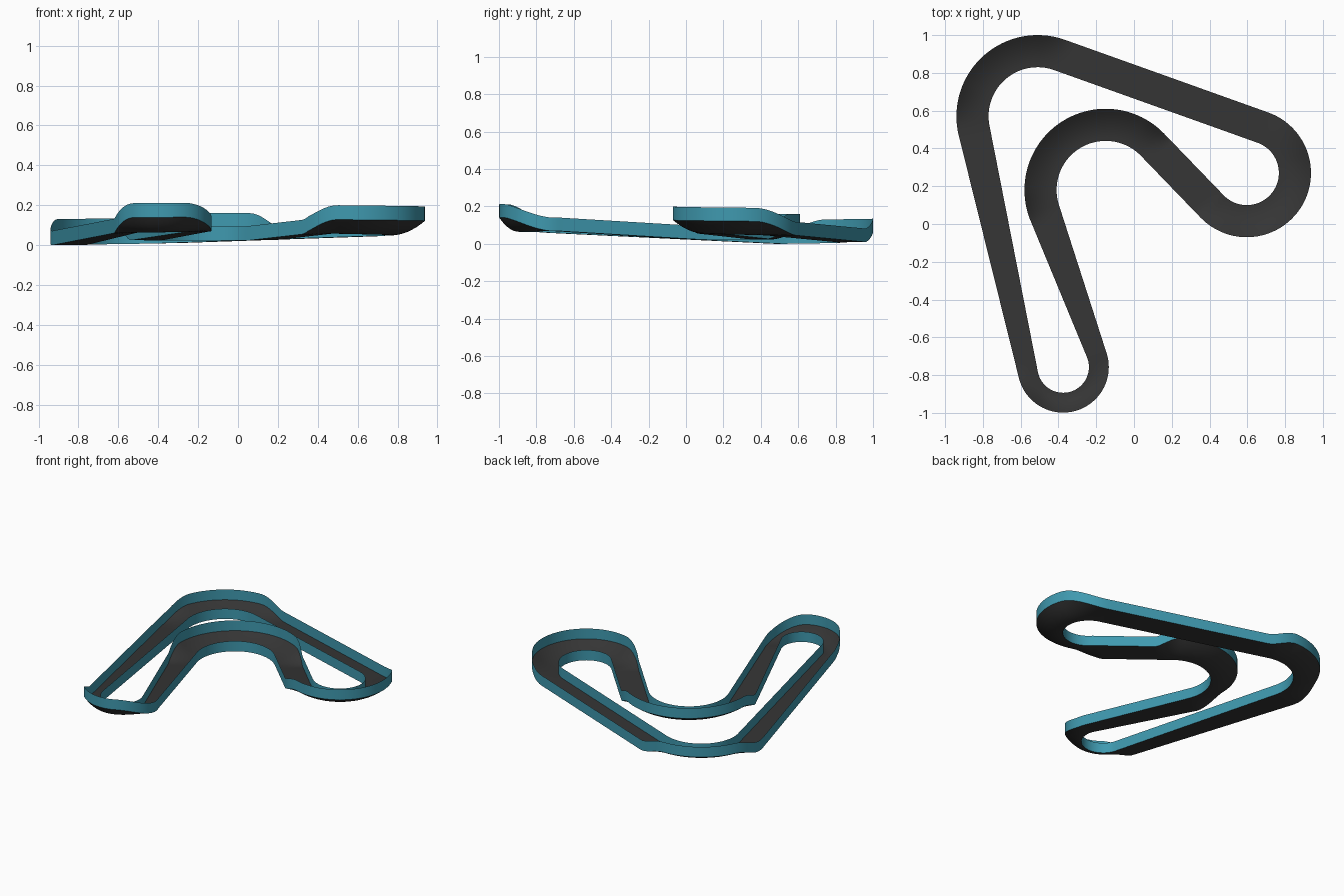
import bpy, math
from mathutils import Vector

if "Cube" in bpy.data.objects:
    bpy.data.objects.remove(bpy.data.objects["Cube"])

WALL = 0.072   # wall height
LANES = 8      # strips across the road

# corners: centre, mean radius, turn (+1 clockwise), width, base z at entry/exit,
# entry ramp window, rise of the outer edge
corners = [
    ((-0.51, 0.57), 0.345, 1, 0.17, 0.0, 0.008, (0.03, 0.22), 0.056),
    ((0.597, 0.27), 0.255, 1, 0.17, 0.045, 0.058, (0.0, 0.24), 0.072),
    ((-0.15, 0.18), 0.345, -1, 0.17, 0.022, 0.022, (-0.06, 0.10), 0.066),
    ((-0.375, -0.757), 0.189, 1, 0.105, 0.068, 0.062, (0.02, 0.28), 0.075),
]
N = len(corners)


def smooth(a, b, t):
    k = min(max((t - a) / (b - a), 0), 1)
    return k * k * (3 - 2 * k)


def normal(a):
    return Vector((-math.sin(a), math.cos(a)))


def heading(i):
    """Direction of the straight tangent to corner i and the next one."""
    c1, r1, s1 = corners[i][:3]
    c2, r2, s2 = corners[(i + 1) % N][:3]
    d = Vector(c2) - Vector(c1)
    return math.atan2(d.y, d.x) - math.asin((s1 * r1 - s2 * r2) / d.length)


# edge loops running along the track, from its right side to its left side
loops = [[] for _ in range(LANES + 1)]


def station(p, n, w, z, rise):
    """One cross-section, curving upward to the banked side."""
    for j, loop in enumerate(loops):
        u = j / LANES
        q = p + n * w * (u - 0.5)
        loop.append(Vector((q.x, q.y, z + rise[1] * u ** 2 + rise[-1] * (1 - u) ** 2)))


for i, (c, r, s, w, z0, z1, ramp, bank) in enumerate(corners):
    c2, r2, s2, w2, z2, _, ramp2, bank2 = corners[(i + 1) % N]
    a0, a1 = heading(i - 1), heading(i)
    turn = (-s * (a1 - a0)) % (2 * math.pi)
    length = turn * r
    # corner
    steps = 48
    for k in range(steps):
        f = k / steps
        t = f * length
        n = normal(a0 - s * turn * f)
        b = smooth(*ramp, t) * (1 - smooth(length - 0.13, length + 0.05, t))
        station(Vector(c) + n * s * r, n, w, z0 + (z1 - z0) * f, {s: b * bank, -s: 0})
    # straight, tapering to the width of the next corner
    n = normal(a1)
    p, q = Vector(c) + n * s * r, Vector(c2) + n * s2 * r2
    dist = (q - p).length
    steps = 36
    for k in range(steps):
        f = k / steps
        rise = {1: 0, -1: 0}
        rise[s] += bank * (1 - smooth(-0.13, 0.05, f * dist))
        rise[s2] += bank2 * smooth(*ramp2, (f - 1) * dist)
        station(p.lerp(q, f), n, w + (w2 - w) * f, z1 + (z2 - z1) * f, rise)


def ribbon(name, edges, mat):
    """Closed band through a list of edge loops."""
    m = len(edges[0])
    faces = [(j * m + k, j * m + (k + 1) % m, (j + 1) * m + (k + 1) % m, (j + 1) * m + k)
             for j in range(len(edges) - 1) for k in range(m)]
    me = bpy.data.meshes.new(name)
    me.from_pydata(sum(edges, []), [], faces)
    me.materials.append(mat)
    for poly in me.polygons:
        poly.use_smooth = True
    bpy.context.collection.objects.link(bpy.data.objects.new(name, me))


def material(name, colour):
    mat = bpy.data.materials.new(name)
    mat.diffuse_color = (*colour, 1)
    mat.use_nodes = True
    mat.node_tree.nodes["Principled BSDF"].inputs["Base Color"].default_value = mat.diffuse_color
    return mat


asphalt = material("asphalt", (0.035, 0.035, 0.035))
teal = material("teal", (0.05, 0.32, 0.43))
up = Vector((0, 0, WALL))

# road surface and the two side walls
ribbon("road", loops, asphalt)
ribbon("left_wall", [loops[-1], [v + up for v in loops[-1]]], teal)
ribbon("right_wall", [[v + up for v in loops[0]], loops[0]], teal)
